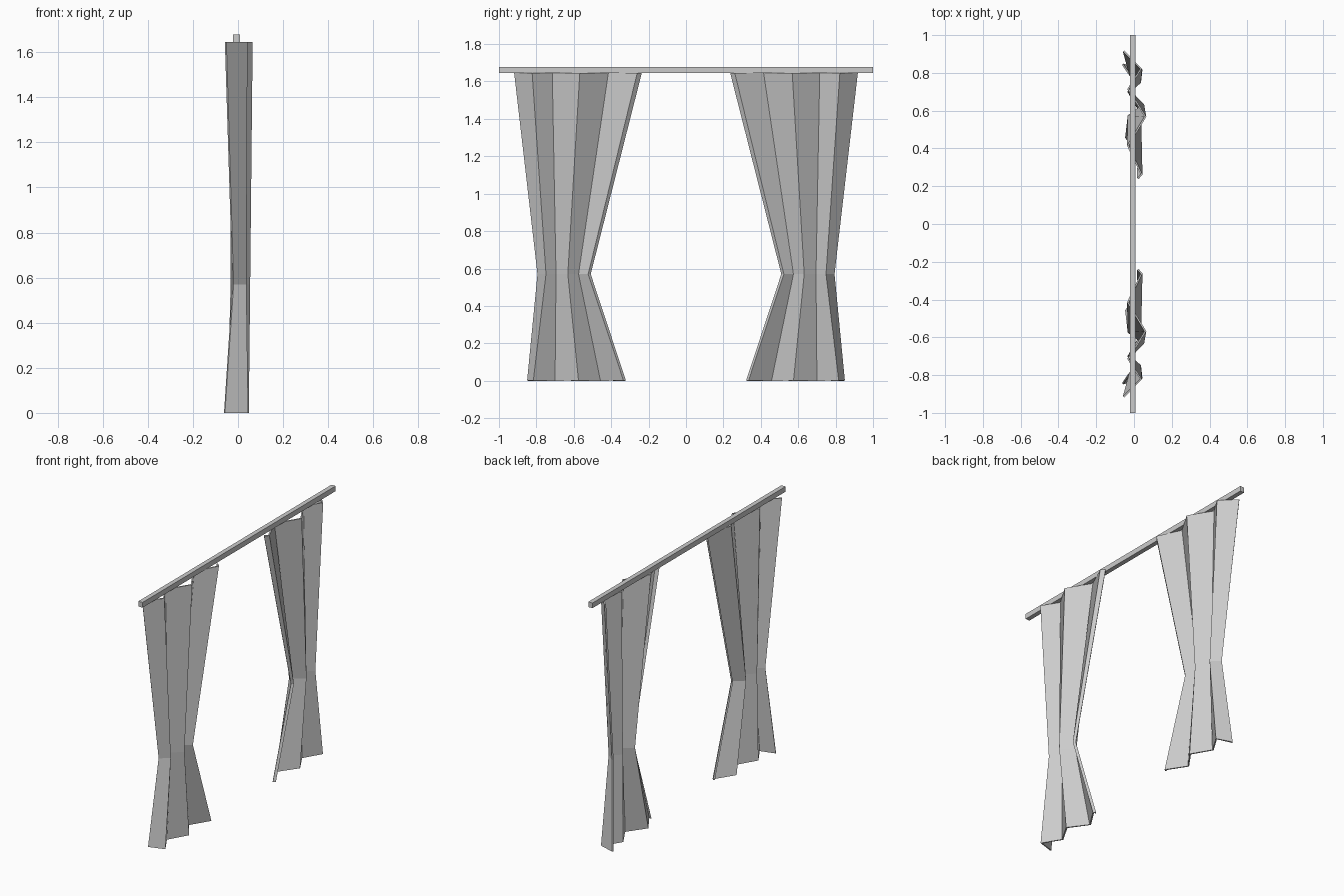
import bpy, bmesh

if "Cube" in bpy.data.objects:
    bpy.data.objects.remove(bpy.data.objects["Cube"])

# Fold outlines as (x, y) at three heights, from outer edge to inner hem
LEVELS = [
    (1.645, [(-.055, .915), (.037, .822), (-.03, .715), (.06, .568), (-.032, .415), (.04, .262), (.02, .24)]),
    (0.57, [(-.022, .79), (.032, .748), (-.024, .695), (.049, .632), (-.028, .575), (.034, .523), (.024, .513)]),
    (0.005, [(-.06, .845), (.04, .815), (-.03, .70), (.043, .575), (-.042, .457), (.036, .335), (.024, .325)]),
]


def curtain(name, side):
    bm = bmesh.new()
    rows = [[bm.verts.new((x, y * side, z)) for x, y in pts] for z, pts in LEVELS]
    for a, b in zip(rows, rows[1:]):
        for i in range(len(a) - 1):
            bm.faces.new((a[i], a[i + 1], b[i + 1], b[i]))
    bmesh.ops.recalc_face_normals(bm, faces=bm.faces)
    mesh = bpy.data.meshes.new(name)
    bm.to_mesh(mesh)
    bm.free()
    ob = bpy.data.objects.new(name, mesh)
    bpy.context.collection.objects.link(ob)
    # Cloth thickness
    mod = ob.modifiers.new("thickness", 'SOLIDIFY')
    mod.thickness = 0.01
    mod.offset = 0
    # Trim the hem so it rests at ground level
    for v in mesh.vertices:
        if v.co.z < 0.01:
            v.co.z = 0.0


# Pair of tied curtains
curtain("curtain_left", -1)
curtain("curtain_right", 1)

# Square curtain rail
bpy.ops.mesh.primitive_cube_add(size=1, location=(-0.007, 0, 1.661))
rail = bpy.context.object
rail.name = "curtain_rail"
rail.scale = (0.03, 2.0, 0.034)
